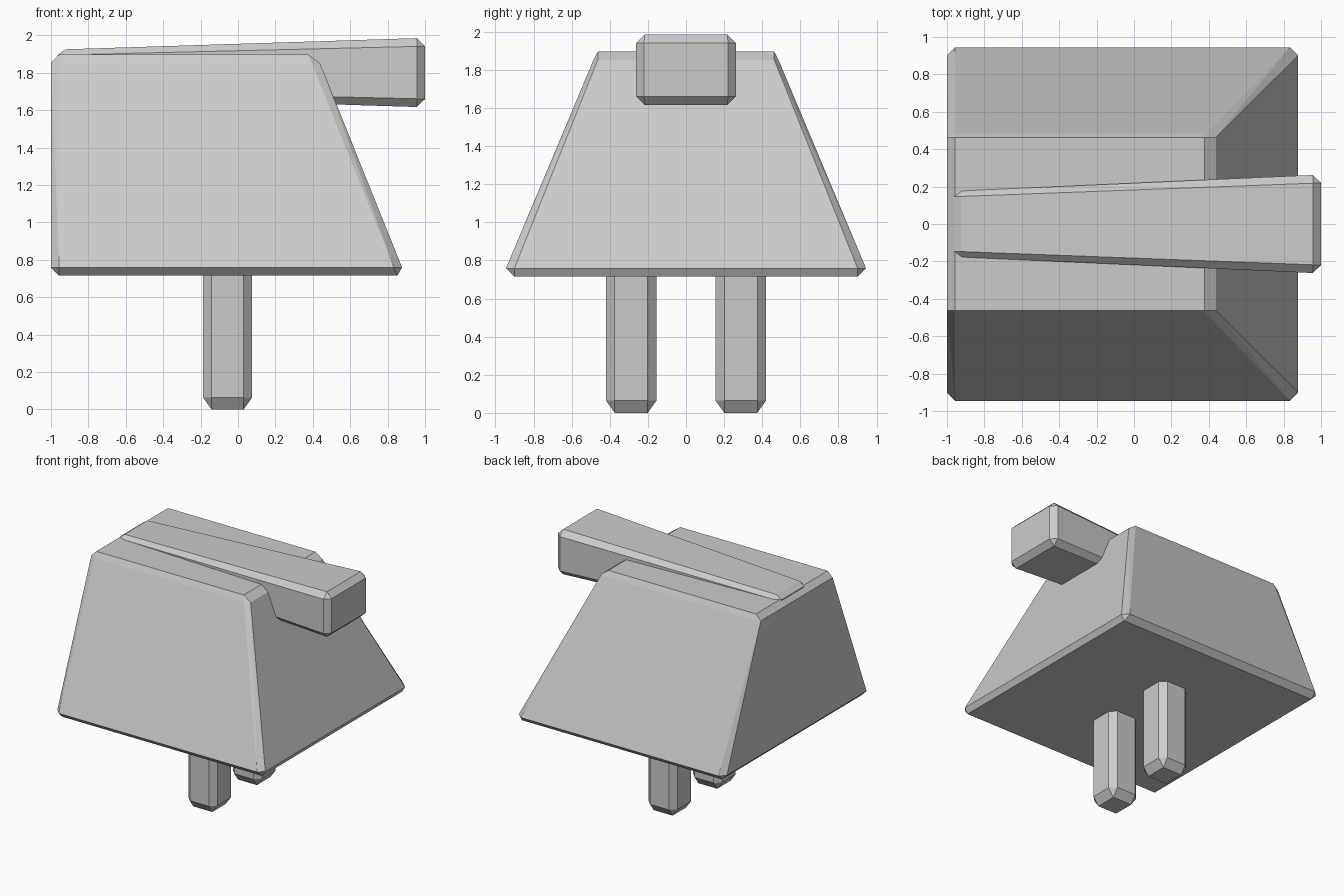
import bpy, bmesh, math
from itertools import product

if "Cube" in bpy.data.objects:
    bpy.data.objects.remove(bpy.data.objects["Cube"])


def chamfered_box(name, lo, hi, c, warp=lambda x, y, z: (x, y, z)):
    """Box with flat chamfers on every edge, reshaped by a warp function."""
    bm = bmesh.new()
    for corner in product((0, 1), repeat=3):
        for flush in range(3):
            p = []
            for a in range(3):
                inset = 0 if a == flush else c
                p.append(hi[a] - inset if corner[a] else lo[a] + inset)
            bm.verts.new(warp(*p))
    bmesh.ops.convex_hull(bm, input=bm.verts[:])
    bmesh.ops.dissolve_limit(bm, angle_limit=math.radians(2.5),
                             verts=bm.verts[:], edges=bm.edges[:])
    bmesh.ops.recalc_face_normals(bm, faces=bm.faces[:])
    mesh = bpy.data.meshes.new(name)
    bm.to_mesh(mesh)
    bm.free()
    obj = bpy.data.objects.new(name, mesh)
    bpy.context.collection.objects.link(obj)
    return obj


# Body: upright rear face, sloping sides and front end
def body_taper(x, y, z):
    t = (z - 0.76) / 1.095
    if x > 0:
        x -= 0.44 * t
    return x, y * (1 - 0.487 * min(max(t, 0), 1)), z


chamfered_box("body", (-1, -0.945, 0.715), (0.877, 0.945, 1.897), 0.044, body_taper)


# Top bar: widens toward its overhanging end
def bar_taper(x, y, z):
    s = 0.675 + 0.325 * (x + 0.93) / 1.885
    return x, y * s, 1.801 + z * s


chamfered_box("top_bar", (-0.965, -0.262, -0.184), (1, 0.262, 0.184), 0.044, bar_taper)


# Legs: a mirrored pair of chamfered posts, running up into the body
def leg_tip(x, y, z):
    return x, y, z * 1.4 if z < 0.1 else z


for side, label in ((-1, "front_leg"), (1, "back_leg")):
    y0, y1 = sorted((side * 0.155, side * 0.42))
    chamfered_box(label, (-0.187, y0, 0), (0.076, y1, 0.9), 0.046, leg_tip)
